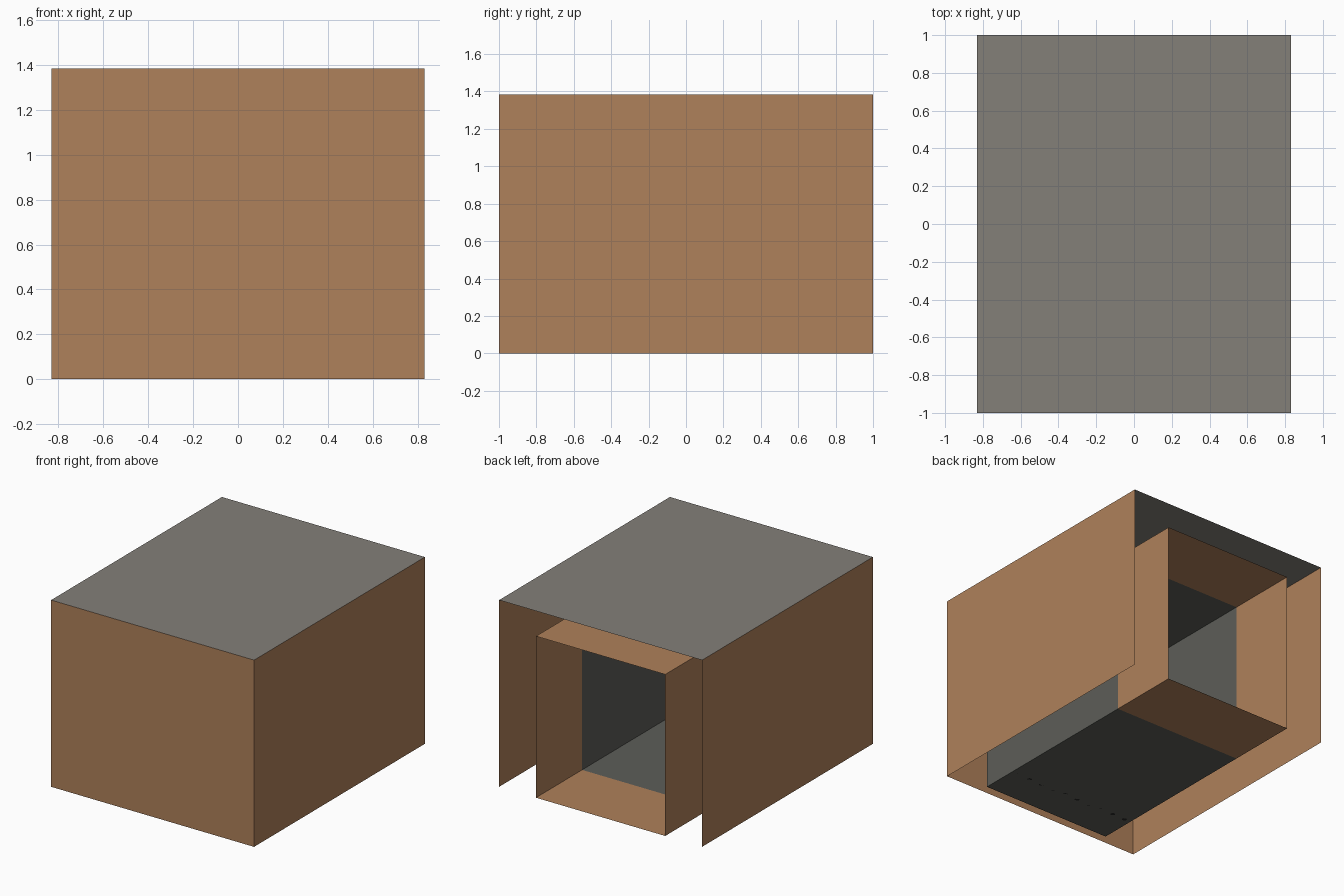
import bpy, bmesh
from mathutils import Vector

if "Cube" in bpy.data.objects:
    bpy.data.objects.remove(bpy.data.objects["Cube"])

W, H = 0.832, 1.384        # outer half width and height
TW, TH = 0.53, 1.197       # tunnel half width and height
Y_BACK, Y_JOIN, Y_END = 1.0, 0.46, -0.935


def material(name, rgb):
    m = bpy.data.materials.new(name)
    m.diffuse_color = (*rgb, 1)
    m.use_nodes = True
    m.node_tree.nodes["Principled BSDF"].inputs["Base Color"].default_value = m.diffuse_color
    return m


brown = material("brown stone", (0.430, 0.218, 0.103))
grey = material("roof grey", (0.230, 0.215, 0.190))
dark = material("tunnel grey", (0.108, 0.110, 0.098))
iron = material("dark iron", (0.020, 0.020, 0.020))


def box_panels(name, lo, hi, mat, open_sides):
    """Box of thin sheets, leaving out the sides facing the given directions."""
    bm = bmesh.new()
    bmesh.ops.create_cube(bm, size=1)
    lo, hi = Vector(lo), Vector(hi)
    bm.normal_update()
    gone = [f for f in bm.faces
            if any(f.normal.dot(Vector(d)) > 0.9 for d in open_sides)]
    bmesh.ops.delete(bm, geom=gone, context='FACES')
    for v in bm.verts:
        v.co = Vector(lo[i] + (v.co[i] + 0.5) * (hi[i] - lo[i]) for i in range(3))
    me = bpy.data.meshes.new(name)
    bm.to_mesh(me)
    bm.free()
    me.materials.append(mat)
    ob = bpy.data.objects.new(name, me)
    bpy.context.collection.objects.link(ob)
    return ob


BACK, FRONT, UP, DOWN = (0, 1, 0), (0, -1, 0), (0, 0, 1), (0, 0, -1)

# Outer shell, open behind and below, with a grey roof
shell = box_panels("outer_shell", (-W, -1, 0), (W, 1, H), brown, [BACK, DOWN])
shell.data.materials.append(grey)
for p in shell.data.polygons:
    p.material_index = 1 if p.normal.z > 0.9 else 0

# Tunnel: brown mouth, then a grey passage closed at its far end
box_panels("tunnel_mouth", (-TW, Y_JOIN, 0), (TW, Y_BACK, TH), brown, [BACK, FRONT])
box_panels("tunnel_passage", (-TW, Y_END, 0), (TW, Y_JOIN, TH), dark, [BACK])

# Row of upright bars across the passage
for i in range(10):
    bpy.ops.mesh.primitive_cylinder_add(
        vertices=8, radius=0.018, depth=TH,
        location=((i - 4.5) * 2 * TW / 10, -0.67, TH / 2))
    bar = bpy.context.object
    bar.name = f"grate_bar_{i + 1}"
    bar.data.materials.append(iron)
